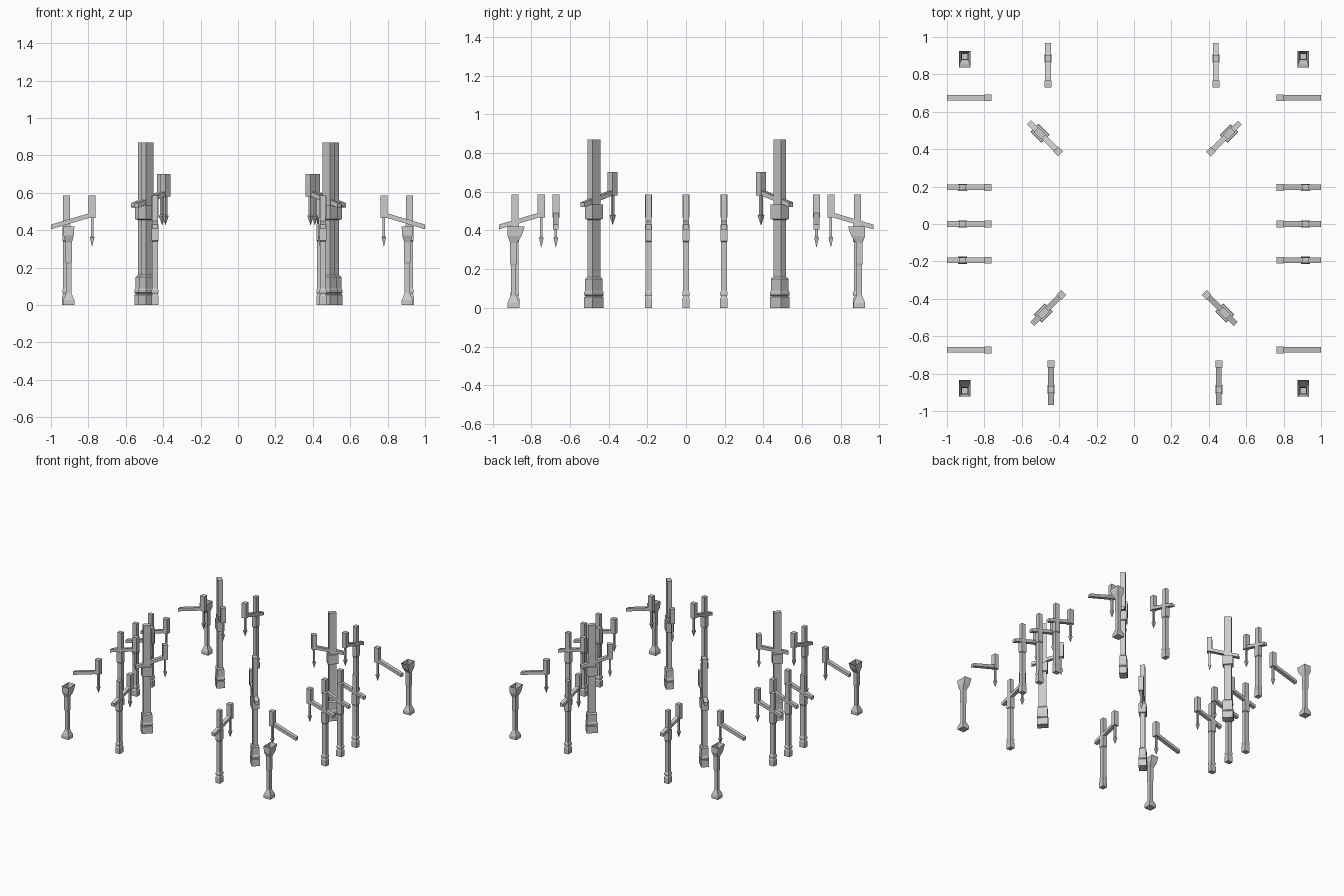
import bpy, bmesh, math
from mathutils import Matrix

if "Cube" in bpy.data.objects:
    bpy.data.objects.remove(bpy.data.objects["Cube"])


def loft(bm, sections, cap_top=True):
    """Skin stacked rectangles: (z, length_x, width_y, offset_x)."""
    rings = []
    for z, lx, wy, ox in sections:
        rings.append([bm.verts.new((ox + sx * lx / 2, sy * wy / 2, z))
                      for sx, sy in ((-1, -1), (1, -1), (1, 1), (-1, 1))])
    for a, b in zip(rings, rings[1:]):
        for i in range(4):
            j = (i + 1) % 4
            bm.faces.new((a[i], a[j], b[j], b[i]))
    bm.faces.new(rings[0][::-1])
    if cap_top:
        bm.faces.new(rings[-1])


def finish(bm, name, x, y, angle, z=0.0):
    me = bpy.data.meshes.new(name)
    bm.to_mesh(me)
    bm.free()
    ob = bpy.data.objects.new(name, me)
    ob.matrix_world = Matrix.Translation((x, y, z)) @ Matrix.Rotation(angle, 4, 'Z')
    bpy.context.collection.objects.link(ob)


def bracket(name, x, y, angle, lift=0.0):
    # sloping arm, rising toward the inside (+x local)
    bm = bmesh.new()
    bmesh.ops.create_cube(bm, size=1)
    for v in bm.verts:
        s = v.co.x + 0.5
        v.co = (-0.083 + 0.223 * s, v.co.y * 0.03, 0.418 + 0.066 * s + v.co.z * 0.025)
    finish(bm, name + "_arm", x, y, angle, lift)
    # hanging post with thin stem and pointed drop
    bm = bmesh.new()
    o = 0.137
    loft(bm, [(0.313, 0.001, 0.001, o), (0.362, 0.024, 0.024, o), (0.368, 0.014, 0.014, o),
              (0.466, 0.014, 0.014, o), (0.466, 0.037, 0.037, o), (0.587, 0.037, 0.037, o)])
    finish(bm, name + "_hanging_post", x, y, angle, lift)


def small_column(name, x, y, angle):
    bm = bmesh.new()
    loft(bm, [(0, .046, .038, 0), (.048, .046, .038, 0), (.055, .037, .031, 0),
              (.06, .037, .031, 0), (.066, .045, .038, 0), (.08, .045, .038, 0),
              (.088, .036, .03, 0), (.34, .036, .03, 0), (.345, .044, .037, 0),
              (.43, .044, .037, 0), (.43, .036, .03, 0), (.587, .036, .03, 0)])
    finish(bm, name, x, y, angle)
    bracket(name, x, y, angle)


def tall_column(name, x, y, angle):
    bm = bmesh.new()
    loft(bm, [(0, .082, .06, 0), (.055, .082, .06, 0), (.06, .072, .05, 0),
              (.066, .082, .06, 0), (.08, .082, .06, 0), (.088, .074, .054, 0),
              (.15, .074, .054, 0), (.16, .057, .036, 0), (.455, .057, .036, 0),
              (.46, .078, .056, 0), (.535, .078, .056, 0), (.535, .057, .036, 0),
              (.87, .057, .036, 0)])
    finish(bm, name, x, y, angle)
    bracket(name, x, y, angle, 0.115)


def corner_post(x, y, angle):
    # flared foot, slim shaft, open funnel leaning inward
    bm = bmesh.new()
    loft(bm, [(0, .06, .06, 0), (.026, .06, .06, 0), (.055, .036, .036, 0),
              (.065, .028, .028, 0), (.22, .028, .028, 0), (.23, .034, .034, 0),
              (.335, .034, .034, 0), (.372, .072, .055, .006), (.42, .088, .06, .014)],
         cap_top=False)
    finish(bm, "corner_post", x, y, angle)


# side rows: three columns plus a free bracket at each end
for x, ang in ((-0.917, 0), (0.917, math.pi)):
    for y in (-0.194, 0.0, 0.196):
        small_column("side_column", x, y, ang)
    for y in (-0.673, 0.675):
        bracket("side_bracket", x, y, ang)

# front and back pairs
for x, y in ((-0.444, -0.885), (0.454, -0.885), (-0.46, 0.886), (0.438, 0.886)):
    small_column("end_column", x, y, math.copysign(math.pi / 2, -y))

# tall inner columns turned toward the centre
for x, y in ((-0.485, -0.476), (0.485, -0.476), (-0.503, 0.485), (0.508, 0.484)):
    ang = math.atan2(-math.copysign(1, y), -math.copysign(1, x))
    tall_column("inner_column", x, y, ang)

# corner posts
for x in (-0.905, 0.905):
    for y in (-0.892, 0.896):
        corner_post(x, y, math.copysign(math.pi / 2, -y))
